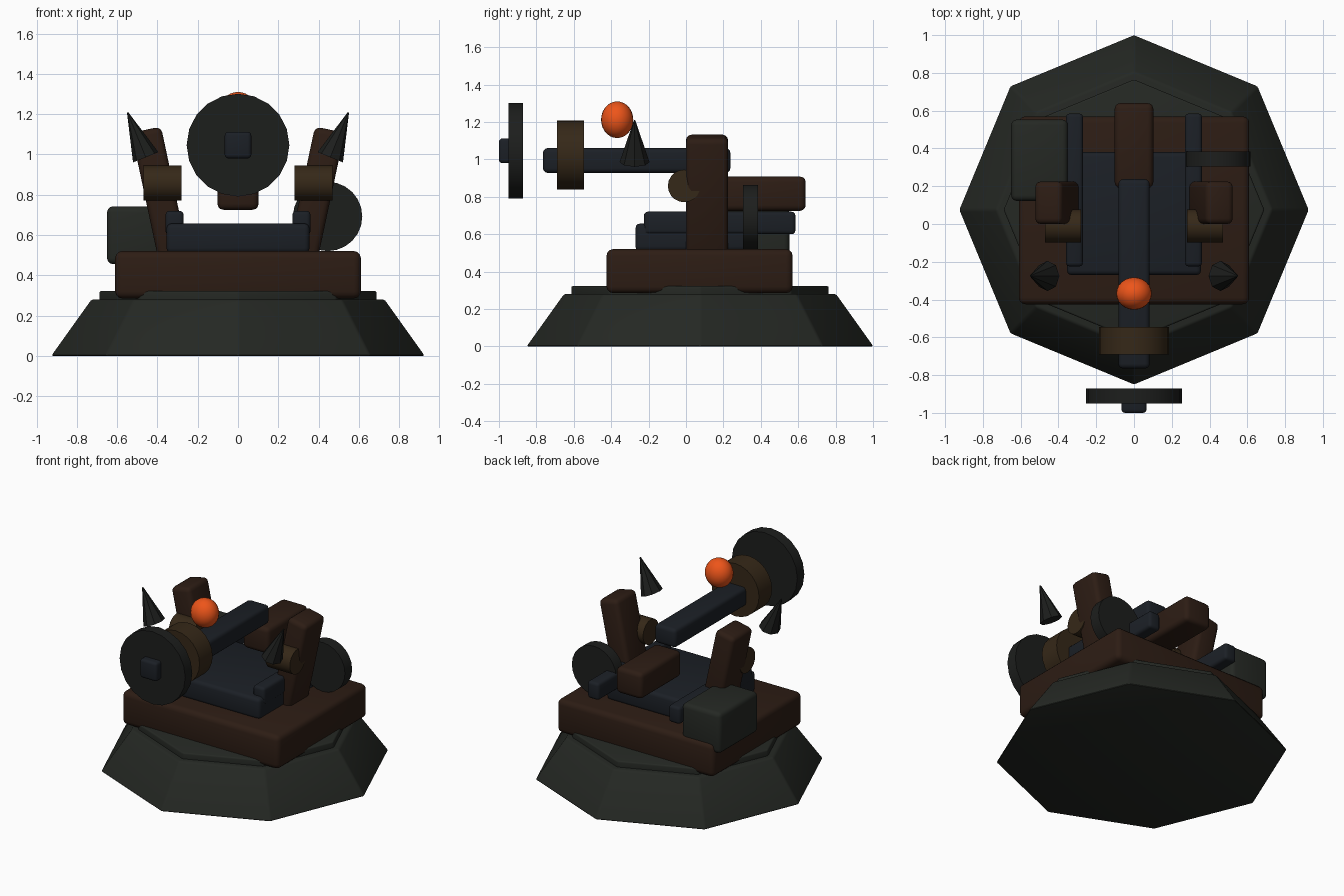
import bpy
import bmesh
from math import radians
from mathutils import Matrix, Vector

cube = bpy.data.objects.get("Cube")
if cube:
    bpy.data.objects.remove(cube, do_unlink=True)


def material(name, r, g, b):
    mat = bpy.data.materials.new(name)
    mat.use_nodes = True
    mat.diffuse_color = (r, g, b, 1)
    bsdf = mat.node_tree.nodes["Principled BSDF"]
    bsdf.inputs["Base Color"].default_value = (r, g, b, 1)
    bsdf.inputs["Roughness"].default_value = 0.8
    return mat


STONE = material("dark_stone", 0.018, 0.021, 0.017)
WOOD = material("dark_wood", 0.026, 0.012, 0.007)
STEEL = material("blue_steel", 0.011, 0.014, 0.019)
BRONZE = material("bronze", 0.036, 0.021, 0.009)
IRON = material("black_iron", 0.012, 0.013, 0.012)
ORANGE = material("glowing_orange", 0.85, 0.09, 0.01)


def finish(name, bm, mat, loc, rot=(0, 0, 0), bevel=0, smooth=True):
    """Turn a bmesh into a placed, bevelled and shaded object."""
    if bevel:
        edges = [e for e in bm.edges if e.calc_face_angle(0) > radians(30)]
        bmesh.ops.bevel(bm, geom=edges, offset=bevel, segments=3,
                        profile=0.5, affect='EDGES', clamp_overlap=True)
    mesh = bpy.data.meshes.new(name)
    bm.to_mesh(mesh)
    bm.free()
    mesh.materials.append(mat)
    obj = bpy.data.objects.new(name, mesh)
    obj.location, obj.rotation_euler = loc, rot
    bpy.context.collection.objects.link(obj)
    if smooth:
        bpy.ops.object.select_all(action='DESELECT')
        obj.select_set(True)
        bpy.context.view_layer.objects.active = obj
        bpy.ops.object.shade_smooth_by_angle(angle=radians(35))
    return obj


def box(name, mat, x, y, z, bevel=0.025, lean=0):
    """Box spanning the given ranges, leaning sideways about its centre."""
    low, high = (Vector(p) for p in zip(x, y, z))
    bm = bmesh.new()
    bmesh.ops.create_cube(bm, size=1)
    bmesh.ops.scale(bm, vec=high - low, verts=bm.verts)
    return finish(name, bm, mat, (low + high) / 2, (0, lean, 0), bevel)


def cone(name, mat, loc, r1, r2, depth, sides, axis='Z', rot=(0, 0, 0),
         bevel=0, squash=1, smooth=True):
    """Cylinder, frustum or cone along one axis, centred on loc."""
    bm = bmesh.new()
    bmesh.ops.create_cone(bm, cap_ends=True, segments=sides,
                          radius1=r1, radius2=r2, depth=depth)
    bmesh.ops.scale(bm, vec=(squash, 1, 1), verts=bm.verts)
    if axis != 'Z':
        turn = Matrix.Rotation(radians(90), 3, 'X' if axis == 'Y' else 'Y')
        bmesh.ops.rotate(bm, matrix=turn, verts=bm.verts)
    return finish(name, bm, mat, loc, rot, bevel, smooth)


# Octagonal pedestal
cone("pedestal", STONE, (0, 0.075, 0.14), 0.93, 0.73, 0.28, 8, bevel=0.012)
cone("pedestal_ring", STONE, (0, 0.075, 0.285), 0.69, 0.69, 0.075, 8, bevel=0.01)

# Carriage and deck
box("carriage", WOOD, (-0.61, 0.61), (-0.425, 0.57), (0.285, 0.52), 0.035)
box("deck", STEEL, (-0.355, 0.355), (-0.27, 0.38), (0.51, 0.657))
box("rear_block", WOOD, (-0.102, 0.102), (0.19, 0.64), (0.725, 0.908), 0.03)
box("ammo_chest", STONE, (-0.65, -0.35), (0.122, 0.553), (0.455, 0.742), 0.03)
cone("winch_wheel", IRON, (0.445, 0.345, 0.692), 0.172, 0.172, 0.08, 24, 'Y')

# Paired rails, leaning posts, trunnions and spikes
for side, label in ((1, "left"), (-1, "right")):
    def span(a, b):
        return sorted((side * a, side * b))

    box(label + "_rail", STEEL, span(0.27, 0.36), (-0.225, 0.585), (0.6, 0.72), 0.02)
    box(label + "_post", WOOD, span(0.312, 0.462), (0, 0.225), (0.47, 1.13),
        0.03, lean=side * radians(12))
    cone(label + "_trunnion", BRONZE, (side * 0.375, -0.01, 0.858),
         0.087, 0.087, 0.19, 20, 'X')
    cone(label + "_spike", IRON, (side * 0.503, -0.275, 1.097), 0.08, 0.004,
         0.24, 8, rot=(0, side * radians(22), 0), squash=0.85, smooth=False)

# Barrel with collar, detached front shield and hub
box("barrel", STEEL, (-0.083, 0.083), (-0.765, 0.237), (0.928, 1.06))
cone("barrel_collar", BRONZE, (0, -0.618, 1.023), 0.185, 0.185, 0.145, 24, 'Y')
cone("front_shield", IRON, (0, -0.91, 1.046), 0.255, 0.255, 0.078, 20, 'Y')
box("shield_hub", STEEL, (-0.066, 0.066), (-1.0, -0.89), (0.98, 1.112), 0.018)

# Orange orb above the barrel
bm = bmesh.new()
bmesh.ops.create_uvsphere(bm, u_segments=24, v_segments=14, radius=1)
bmesh.ops.scale(bm, vec=(0.094, 0.086, 0.098), verts=bm.verts)
finish("orb", bm, ORANGE, (0, -0.368, 1.212))
